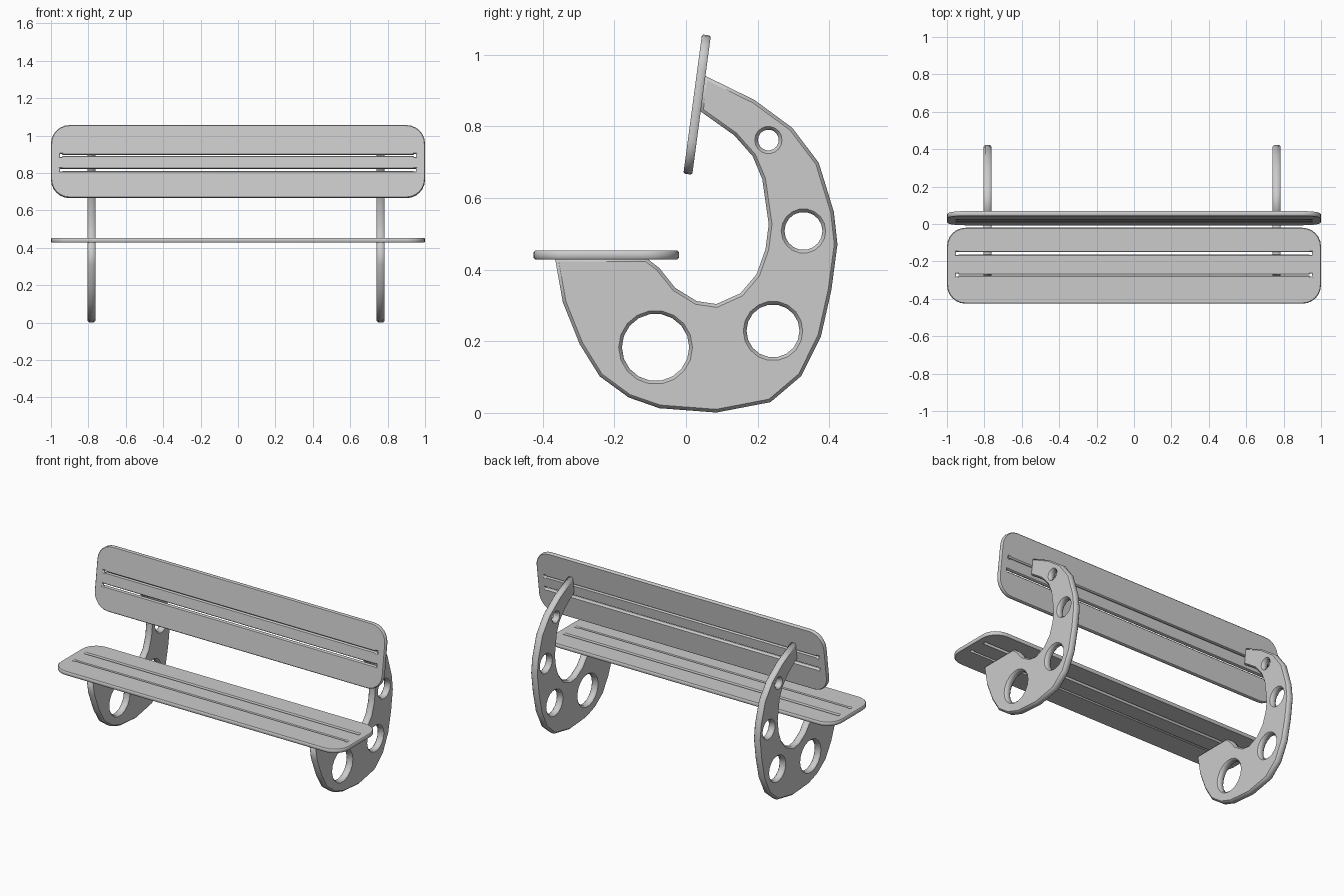
import bpy
from math import sin, cos, pi, radians

if "Cube" in bpy.data.objects:
    bpy.data.objects.remove(bpy.data.objects["Cube"])


def circle(cx, cy, r, n=18):
    return [(cx + r * cos(2 * pi * i / n), cy + r * sin(2 * pi * i / n)) for i in range(n)]


def rounded_rect(hw, hh, r, n=6):
    pts = []
    for k, (sx, sy) in enumerate([(1, 1), (-1, 1), (-1, -1), (1, -1)]):
        for i in range(n + 1):
            a = pi / 2 * (k + i / n)
            pts.append((sx * (hw - r) + r * cos(a), sy * (hh - r) + r * sin(a)))
    return pts


def slot(y, w, length=0.952, e=0.008):
    # long slot with slightly wider ends
    half = [(-length, e), (-length + 0.012, e), (-length + 0.015, w),
            (length - 0.015, w), (length - 0.012, e), (length, e)]
    return [(px, y - py) for px, py in half] + [(px, y + py) for px, py in reversed(half)]


def plate(name, loops, thickness, bevel, loc, rot):
    # filled outline with holes, extruded and chamfered
    cu = bpy.data.curves.new(name, 'CURVE')
    cu.dimensions = '2D'
    cu.fill_mode = 'BOTH'
    cu.extrude = thickness / 2 - bevel
    cu.bevel_depth = bevel
    cu.bevel_resolution = 0
    cu.offset = -bevel
    for pts in loops:
        sp = cu.splines.new('POLY')
        sp.points.add(len(pts) - 1)
        for p, (px, py) in zip(sp.points, pts):
            p.co = (px, py, 0, 1)
        sp.use_cyclic_u = True
    tmp = bpy.data.objects.new(name + "_curve", cu)
    bpy.context.collection.objects.link(tmp)
    bpy.context.view_layer.update()
    dg = bpy.context.evaluated_depsgraph_get()
    me = bpy.data.meshes.new_from_object(tmp.evaluated_get(dg))
    bpy.data.objects.remove(tmp)
    ob = bpy.data.objects.new(name, me)
    bpy.context.collection.objects.link(ob)
    ob.location = loc
    ob.rotation_euler = rot
    return ob


# C-shaped side frame profile (y, z): outer edge, then inner edge
outer = [(-0.366, 0.432), (-0.344, 0.309), (-0.297, 0.192), (-0.241, 0.102),
         (-0.16, 0.043), (-0.074, 0.013), (0.085, 0.001), (0.236, 0.030),
         (0.322, 0.103), (0.377, 0.214), (0.406, 0.343), (0.423, 0.471),
         (0.413, 0.561), (0.371, 0.698), (0.297, 0.796), (0.191, 0.874), (0.052, 0.942)]
inner = [(0.039, 0.843), (0.135, 0.775), (0.186, 0.717), (0.213, 0.653),
         (0.231, 0.527), (0.222, 0.457), (0.197, 0.387), (0.152, 0.334),
         (0.085, 0.304), (0.03, 0.312), (-0.03, 0.349), (-0.075, 0.405), (-0.11, 0.432)]
holes = [circle(-0.085, 0.183, 0.094), circle(0.243, 0.229, 0.074),
         circle(0.328, 0.508, 0.053), circle(0.23, 0.762, 0.029)]

for side, x in (("left", -0.783), ("right", 0.763)):
    plate(side + "_frame", [outer + inner] + holes, 0.043, 0.009,
          (x, 0, 0), (pi / 2, 0, pi / 2))

# Seat
plate("seat", [rounded_rect(1.0, 0.203, 0.1), slot(0.066, 0.007), slot(-0.05, 0.003)],
      0.024, 0.004, (0, -0.223, 0.441), (0, 0, 0))

# Backrest, leaning back
plate("backrest", [rounded_rect(1.0, 0.196, 0.1), slot(0.033, 0.003), slot(-0.046, 0.007)],
      0.025, 0.004, (0, 0.031, 0.861), (radians(82.4), 0, 0))
